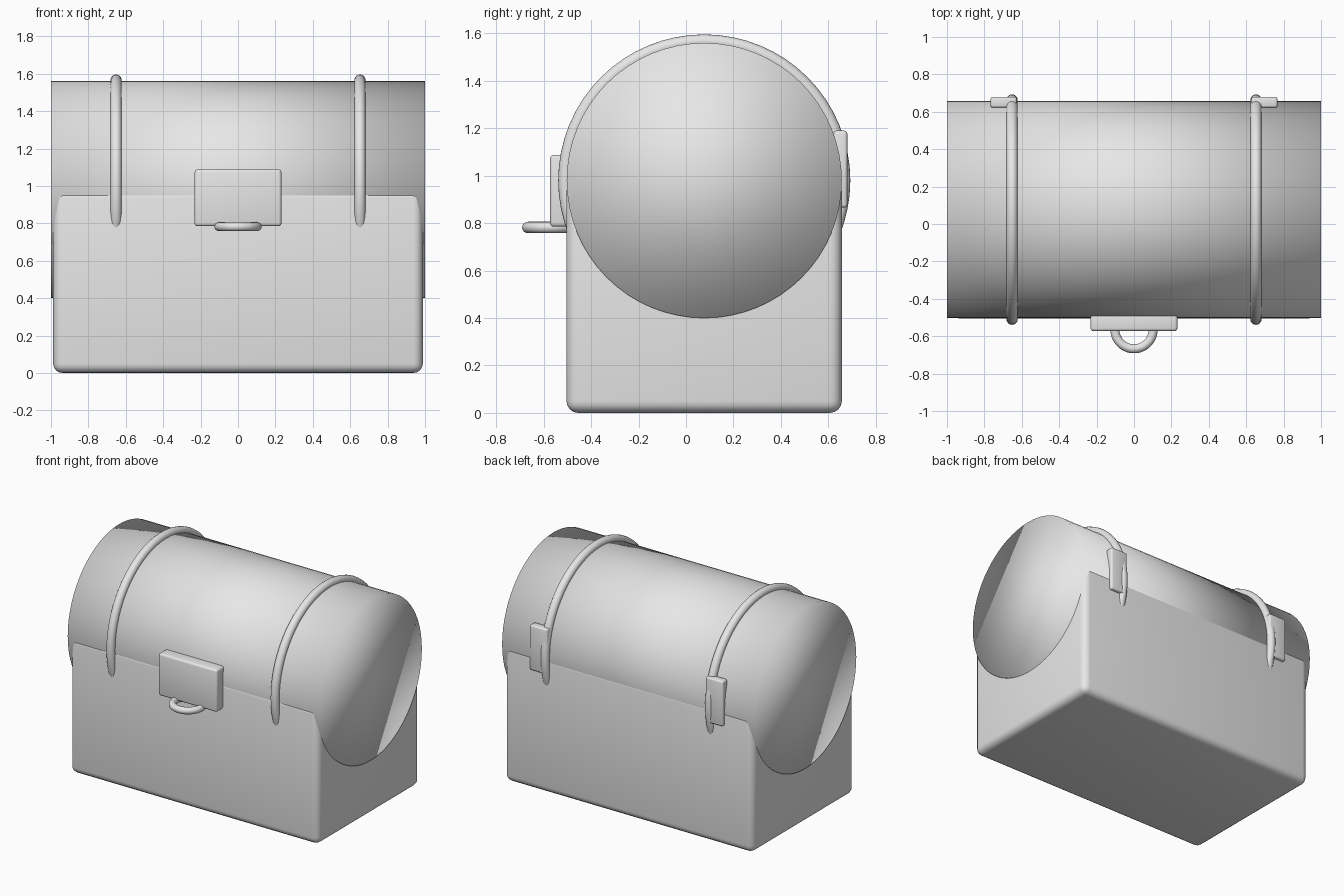
import bpy
import math

if "Cube" in bpy.data.objects:
    bpy.data.objects.remove(bpy.data.objects["Cube"])

grey = bpy.data.materials.new("plain grey")
grey.diffuse_color = (0.8, 0.8, 0.8, 1)
grey.use_nodes = True
grey.node_tree.nodes["Principled BSDF"].inputs["Base Color"].default_value = grey.diffuse_color


def finish(name):
    ob = bpy.context.object
    ob.name = name
    ob.data.materials.append(grey)
    bpy.ops.object.shade_smooth()
    return ob


def rounded_box(name, lo, hi, radius, segments=4):
    centre = [(a + b) / 2 for a, b in zip(lo, hi)]
    bpy.ops.mesh.primitive_cube_add(size=1, location=centre)
    bpy.context.object.scale = [b - a for a, b in zip(lo, hi)]
    bpy.ops.object.transform_apply(location=False, rotation=False, scale=True)
    ob = finish(name)
    bevel = ob.modifiers.new("rounding", 'BEVEL')
    bevel.width = radius
    bevel.segments = segments
    return ob


def ring(name, location, major, minor, rotation=(0, 0, 0)):
    bpy.ops.mesh.primitive_torus_add(
        location=location, rotation=rotation, major_radius=major,
        minor_radius=minor, major_segments=64, minor_segments=16)
    return finish(name)


MID_Y, MID_Z, R = 0.077, 0.98, 0.58
SIDEWAYS = (0, math.pi / 2, 0)

# Chest body and barrel lid
rounded_box("chest_body", (-0.988, -0.504, 0), (0.988, 0.657, 0.985), 0.05)
bpy.ops.mesh.primitive_cylinder_add(
    vertices=64, radius=R, depth=2, location=(0, MID_Y, MID_Z), rotation=SIDEWAYS)
finish("barrel_lid")

# Lid straps and back hinges, one of each per side
for side, s in (("left", -1), ("right", 1)):
    ring(f"strap_{side}", (0.652 * s, MID_Y, MID_Z), 0.586, 0.03, SIDEWAYS)
    x0, x1 = sorted((0.628 * s, 0.767 * s))
    rounded_box(f"hinge_{side}", (x0, 0.622, 0.866), (x1, 0.68, 1.19), 0.012, 3)

# Front lock plate and its pull ring
rounded_box("lock_plate", (-0.232, -0.573, 0.785), (0.232, -0.47, 1.088), 0.015, 3)
ring("pull_ring", (0, -0.565, 0.782), 0.102, 0.024)
